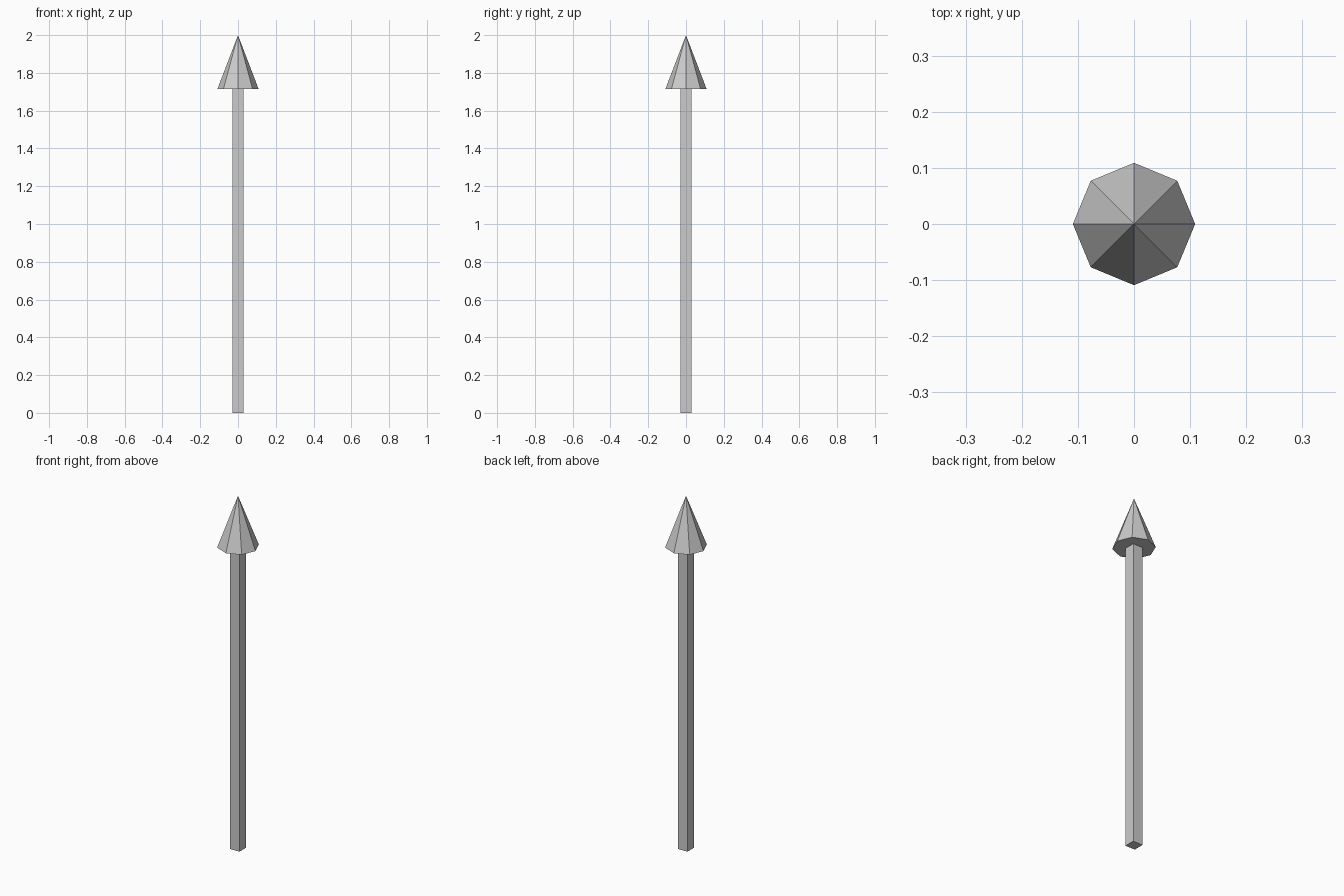
import bpy

if "Cube" in bpy.data.objects:
    bpy.data.objects.remove(bpy.data.objects["Cube"])

HEIGHT = 2.0      # overall height
HEAD_Z = 1.715    # underside of the arrowhead
HEAD_R = 0.109    # arrowhead corner radius
SHAFT_W = 0.06    # square shaft width

# Square shaft
bpy.ops.mesh.primitive_cube_add(size=1, location=(0, 0, HEAD_Z / 2))
shaft = bpy.context.object
shaft.name = "shaft"
shaft.scale = (SHAFT_W, SHAFT_W, HEAD_Z)
bpy.ops.object.transform_apply(location=False, rotation=False, scale=True)

# Eight-sided pointed head with a closed base, corners on the axes
head_h = HEIGHT - HEAD_Z
bpy.ops.mesh.primitive_cone_add(vertices=8, radius1=HEAD_R, radius2=0, depth=head_h,
                                location=(0, 0, HEAD_Z + head_h / 2))
bpy.context.object.name = "arrow_head"
